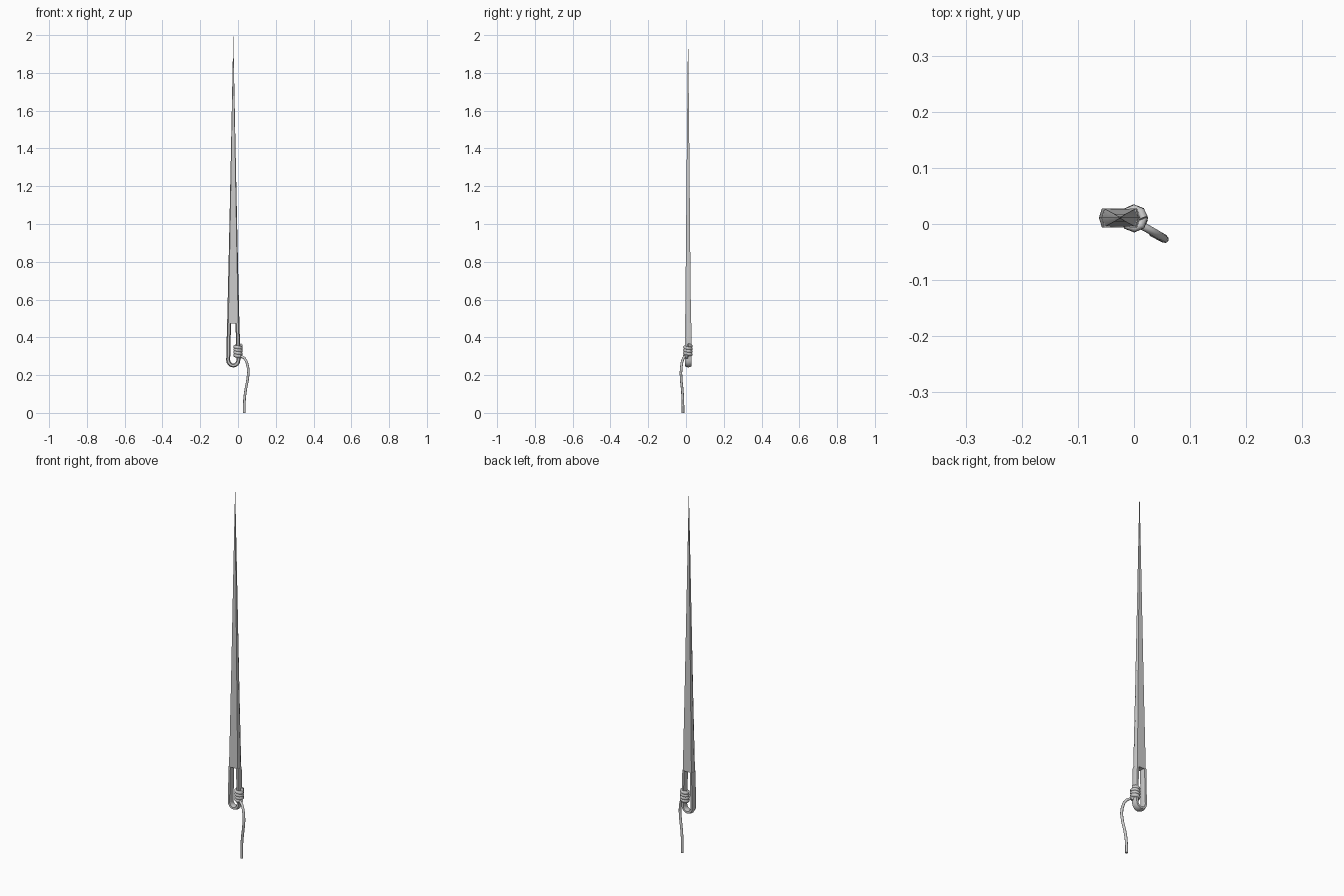
import bpy, bmesh
from math import sin, cos, pi
from mathutils import Vector

if "Cube" in bpy.data.objects:
    bpy.data.objects.remove(bpy.data.objects["Cube"])

CX, CY = -0.025, 0.011   # needle axis


def finish(name, bm):
    bmesh.ops.recalc_face_normals(bm, faces=bm.faces)
    mesh = bpy.data.meshes.new(name)
    bm.to_mesh(mesh)
    bm.free()
    ob = bpy.data.objects.new(name, mesh)
    bpy.context.collection.objects.link(ob)
    bpy.context.view_layer.objects.active = ob
    ob.select_set(True)
    bpy.ops.object.shade_smooth_by_angle(angle=1.1)
    ob.select_set(False)
    return ob


def bridge(bm, rings):
    n = len(rings[0])
    for a, b in zip(rings, rings[1:]):
        for i in range(n):
            j = (i + 1) % n
            bm.faces.new((a[i], a[j], b[j], b[i]))


def tube(name, path, ref, ra, rb, sides):
    """Sweep an elliptical polygon along a path; rb is the radius along ref."""
    bm = bmesh.new()
    pts = [Vector(p) for p in path]
    ref, rings = Vector(ref), []
    for i, p in enumerate(pts):
        t = (pts[min(i + 1, len(pts) - 1)] - pts[max(i - 1, 0)]).normalized()
        ref = (ref - t * ref.dot(t)).normalized()
        side = t.cross(ref)
        rings.append([bm.verts.new(p + side * ra * cos(2 * pi * k / sides)
                                   + ref * rb * sin(2 * pi * k / sides))
                      for k in range(sides)])
    bridge(bm, rings)
    bm.faces.new(rings[0])
    bm.faces.new(rings[-1])
    return finish(name, bm)


# Tapered shaft with a flattened hexagonal section
bm = bmesh.new()
rings = []
for z, w, d in ((0.472, 0.0325, 0.0155), (0.9, 0.0225, 0.011),
                (1.4, 0.012, 0.0065), (1.8, 0.004, 0.0025)):
    c = w * 0.8
    rings.append([bm.verts.new((CX + x, CY + y, z)) for x, y in
                  ((-w, 0), (-c, -d), (c, -d), (w, 0), (c, d), (-c, d))])
bridge(bm, rings)
bm.faces.new(rings[0])
tip = bm.verts.new((CX, CY, 2.0))
for i in range(6):
    bm.faces.new((rings[-1][i], rings[-1][(i + 1) % 6], tip))
finish("needle_shaft", bm)

# U-shaped eye at the blunt end
eye = [(CX - 0.0225, CY, 0.475), (CX - 0.025, CY, 0.36)]
eye += [(CX - 0.027 * cos(a * pi / 8), CY, 0.28 - 0.029 * sin(a * pi / 8))
        for a in range(9)]
eye += [(CX + 0.025, CY, 0.36), (CX + 0.0225, CY, 0.475)]
tube("needle_eye", eye, (0, 1, 0), 0.0105, 0.0195, 6)

# Thread wound round one side of the eye, then hanging free
turns, seg = 4, 8
thread = []
for i in range(turns * seg + 1):
    a = 2 * pi * i / seg
    thread.append((0.0165 * cos(a), 0.010 + 0.0165 * sin(a),
                   0.357 - 0.06 * i / (turns * seg)))
tube("thread_coil", thread, (0, 0, 1), 0.0085, 0.0105, 8)

tail = [(0.004, 0.002, 0.300), (0.020, -0.006, 0.298), (0.034, -0.014, 0.290),
        (0.046, -0.021, 0.270), (0.053, -0.025, 0.240), (0.055, -0.027, 0.212),
        (0.050, -0.025, 0.170), (0.041, -0.020, 0.125), (0.035, -0.017, 0.080),
        (0.033, -0.016, 0.040), (0.033, -0.016, 0.0)]
tube("thread_tail", tail, (0, 0, 1), 0.007, 0.007, 8)
